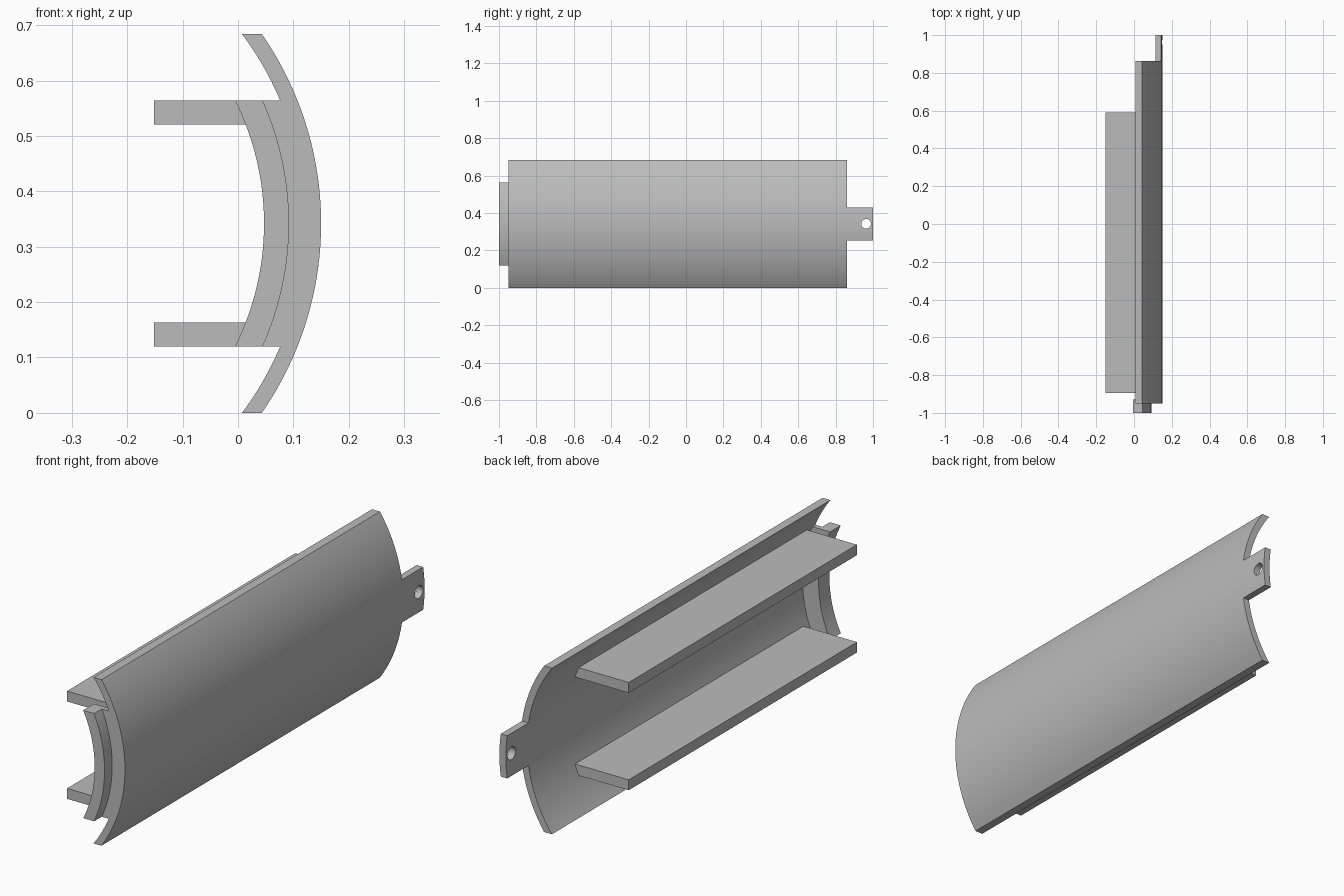
import bpy
import bmesh
import math

cube = bpy.data.objects.get("Cube")
if cube:
    bpy.data.objects.remove(cube, do_unlink=True)

GREY = (0.5, 0.5, 0.5, 1.0)
mat = bpy.data.materials.new("plain grey")
mat.use_nodes = True
mat.diffuse_color = GREY
mat.node_tree.nodes["Principled BSDF"].inputs["Base Color"].default_value = GREY

# Shared axis of all the curved surfaces, and their radii
AXIS_X, MID_Z = -0.45, 0.342
R_OUTER, R_INNER, R_STEP, R_LIP = 0.6, 0.571, 0.542, 0.497
HALF_RIB = 0.222


def arc(radius):
    return lambda z: AXIS_X + math.sqrt(radius ** 2 - z ** 2)


def add_object(name, bm):
    bmesh.ops.recalc_face_normals(bm, faces=bm.faces)
    mesh = bpy.data.meshes.new(name)
    bm.to_mesh(mesh)
    bm.free()
    obj = bpy.data.objects.new(name, mesh)
    bpy.context.collection.objects.link(obj)
    mesh.materials.append(mat)
    return obj


def activate(obj):
    bpy.ops.object.select_all(action='DESELECT')
    obj.select_set(True)
    bpy.context.view_layer.objects.active = obj


def smooth(obj):
    activate(obj)
    bpy.ops.object.shade_smooth_by_angle(angle=math.radians(30))


def bar(name, inner, outer, z0, z1, y0, y1, steps):
    """Solid between two x(z) curves, z measured from the middle."""
    bm = bmesh.new()
    rings = []
    for i in range(steps + 1):
        z = z0 + (z1 - z0) * i / steps
        corners = ((inner(z), y0), (outer(z), y0), (outer(z), y1), (inner(z), y1))
        rings.append([bm.verts.new((x, y, z + MID_Z)) for x, y in corners])
    for a, b in zip(rings, rings[1:]):
        for k in range(4):
            n = (k + 1) % 4
            bm.faces.new((a[k], a[n], b[n], b[k]))
    bm.faces.new(rings[0])
    bm.faces.new(rings[-1])
    obj = add_object(name, bm)
    smooth(obj)
    return obj


# Long curved cover
bar("curved_shell", arc(R_INNER), arc(R_OUTER), -MID_Z, MID_Z, -0.95, 0.862, 64)

# Stepped lip at the front end
bar("front_lip", arc(R_LIP), arc(R_STEP), -HALF_RIB, HALF_RIB, -1, -0.93, 48)
bar("front_lip_spacer", arc(R_STEP), arc(R_INNER), -HALF_RIB, HALF_RIB, -0.95, -0.93, 48)

# Two flat ribs on the hollow side
for name, z0, z1 in (("lower_rib", -HALF_RIB, -0.179), ("upper_rib", 0.179, HALF_RIB)):
    bar(name, lambda z: -0.152, arc(R_INNER), z0, z1, -0.895, 0.59, 6)

# Rear tab with a screw hole
tab = bar("rear_tab", arc(R_INNER), arc(R_OUTER), -0.088, 0.088, 0.862, 1, 16)
bm = bmesh.new()
bmesh.ops.create_cone(bm, cap_ends=True, segments=40, radius1=0.026, radius2=0.026, depth=0.3)
cutter = add_object("hole_cutter", bm)
cutter.rotation_euler.y = math.pi / 2
cutter.location = (0.13, 0.963, MID_Z)
cutter.hide_render = True
mod = tab.modifiers.new("hole", 'BOOLEAN')
mod.operation = 'DIFFERENCE'
mod.solver = 'EXACT'
mod.object = cutter
bpy.context.view_layer.update()
# Keep the hole cut ahead of the smoothing, then drop the cutter
activate(tab)
bpy.ops.object.modifier_apply(modifier=mod.name)
bpy.data.objects.remove(cutter, do_unlink=True)
smooth(tab)
